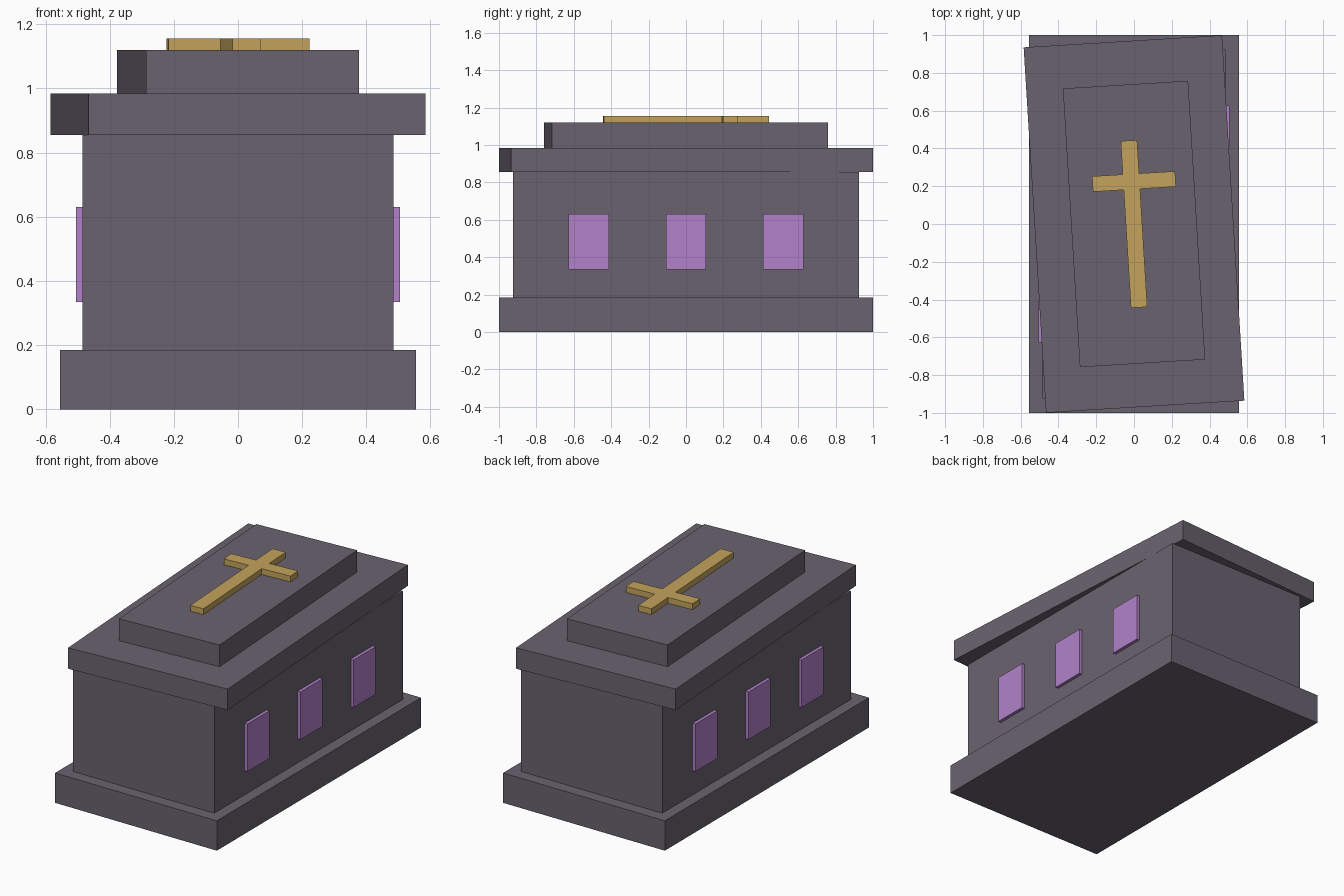
import bpy
import bmesh
import math
from mathutils import Matrix

cube = bpy.data.objects.get("Cube")
if cube:
    bpy.data.objects.remove(cube, do_unlink=True)


def material(name, rgb):
    mat = bpy.data.materials.new(name)
    mat.use_nodes = True
    mat.diffuse_color = (*rgb, 1)
    mat.node_tree.nodes["Principled BSDF"].inputs["Base Color"].default_value = (*rgb, 1)
    return mat


stone = material("grey_stone", (0.141, 0.124, 0.159))
glass = material("purple_glass", (0.445, 0.223, 0.578))
gold = material("gold", (0.552, 0.371, 0.107))


def box(name, size, bottom, mat, x=0, y=0, turn=0):
    """Box with a given size, standing at height bottom and turned about z."""
    mesh = bpy.data.meshes.new(name)
    bm = bmesh.new()
    bmesh.ops.create_cube(bm, size=1, matrix=Matrix.Diagonal((*size, 1)))
    bm.to_mesh(mesh)
    bm.free()
    mesh.materials.append(mat)
    obj = bpy.data.objects.new(name, mesh)
    obj.location = (x, y, bottom + size[2] / 2)
    obj.rotation_euler.z = turn
    bpy.context.collection.objects.link(obj)
    return obj


# Plinth and chamber
box("plinth", (1.11, 2, 0.185), 0, stone)
box("chamber", (0.97, 1.85, 0.67), 0.185, stone)

# Lid, pushed slightly askew
ASKEW = math.radians(3.5)
box("lid", (1.052, 1.938, 0.13), 0.855, stone, turn=ASKEW)
box("lid_step", (0.664, 1.478, 0.135), 0.985, stone, turn=ASKEW)

# Cross lying on the lid
box("cross_upright", (0.087, 0.885, 0.036), 1.12, gold, turn=ASKEW)
box("cross_bar", (0.44, 0.082, 0.036), 1.12, gold, y=0.225, turn=ASKEW)

# Three window panels on each long side
for side, sign in (("left", 1), ("right", -1)):
    for place, y in (("front", -0.52), ("middle", 0), ("back", 0.52)):
        box(f"window_{side}_{place}", (0.04, 0.215, 0.295), 0.335, glass,
            x=sign * 0.485, y=y)
